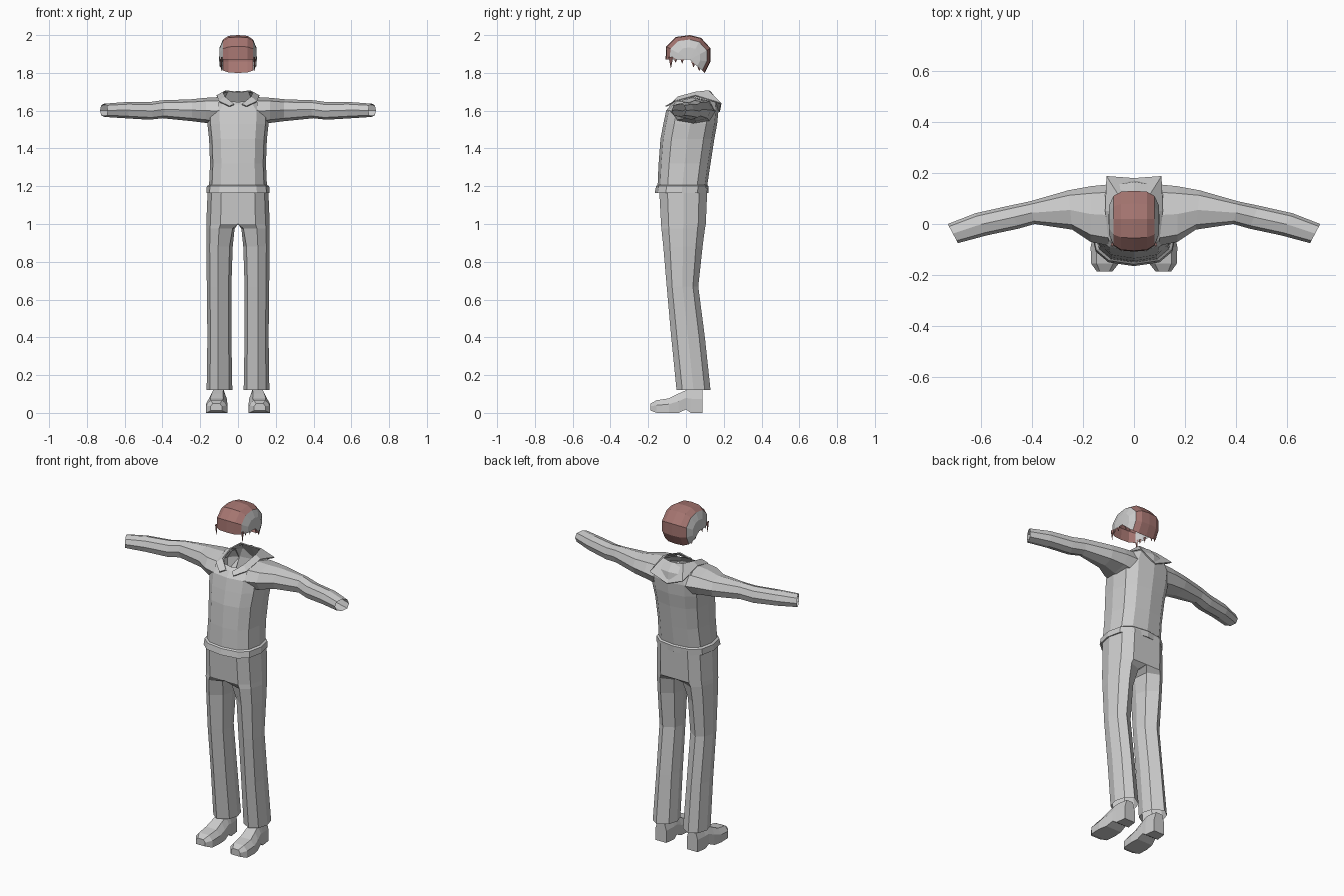
import bpy
import bmesh
from math import cos, sin, tau, copysign
from mathutils import Vector

cube = bpy.data.objects.get("Cube")
if cube:
    bpy.data.objects.remove(cube, do_unlink=True)


def make_material(name, rgb):
    mat = bpy.data.materials.new(name)
    mat.use_nodes = True
    color = (*rgb, 1)
    mat.diffuse_color = color
    mat.node_tree.nodes["Principled BSDF"].inputs["Base Color"].default_value = color
    return mat


GREY = make_material("cloth grey", (0.6, 0.6, 0.6))
BROWN = make_material("reddish brown", (0.38, 0.18, 0.165))


def loft(name, rings, mats=(GREY,), closed=True, caps=False, mirror=True, drop_center=False):
    """Skin a list of equal-length point rings, optionally mirrored across x."""
    bm = bmesh.new()
    rows = [[bm.verts.new(p) for p in ring] for ring in rings]
    n = len(rows[0])
    for a, b in zip(rows, rows[1:]):
        for i in range(n if closed else n - 1):
            j = (i + 1) % n
            bm.faces.new((a[i], a[j], b[j], b[i]))
    if caps:
        bm.faces.new(rows[0][::-1])
        bm.faces.new(rows[-1])
    if drop_center:
        inner = [f for f in bm.faces if all(abs(v.co.x) < 1e-4 for v in f.verts)]
        bmesh.ops.delete(bm, geom=inner, context="FACES")
    bmesh.ops.remove_doubles(bm, verts=bm.verts, dist=1e-5)
    bmesh.ops.recalc_face_normals(bm, faces=bm.faces)
    mesh = bpy.data.meshes.new(name)
    bm.to_mesh(mesh)
    bm.free()
    for m in mats:
        mesh.materials.append(m)
    obj = bpy.data.objects.new(name, mesh)
    bpy.context.collection.objects.link(obj)
    if mirror:
        obj.modifiers.new("Mirror", "MIRROR").merge_threshold = 0.0005
    return obj


def rounded(n, power):
    """Unit superellipse points."""
    for i in range(n):
        c, s = cos(tau * i / n), sin(tau * i / n)
        yield copysign(abs(c) ** power, c), copysign(abs(s) ** power, s)


# Trousers: one leg and half the hips, mirrored
def leg_ring(z, xi, xo, yf, yb, soft):
    w, d, ym = xo - xi, yb - yf, (yf + yb) / 2
    cx, cy = 0.12 * w * soft, 0.2 * d * soft
    return [(xo, ym, z), (xo - 0.13 * w, yf + 0.17 * d, z), (xi + 0.55 * w, yf, z),
            (xi + cx, yf + cy, z), (xi, ym, z), (xi + cx, yb - cy, z),
            (xi + 0.55 * w, yb, z), (xo - 0.13 * w, yb - 0.17 * d, z)]


LEG = [(0.12, 0.03, 0.166, -0.05, 0.13, 1),
       (0.40, 0.035, 0.162, -0.078, 0.10, 1),
       (0.67, 0.035, 0.165, -0.102, 0.065, 1),
       (0.88, 0.028, 0.168, -0.12, 0.088, 1),
       (0.975, 0.018, 0.168, -0.13, 0.10, 0.6),
       (1.0, 0, 0.168, -0.132, 0.105, 0),
       (1.19, 0, 0.16, -0.142, 0.113, 0)]
loft("trousers", [leg_ring(*r) for r in LEG], drop_center=True)


# Jacket body with a hem band
def body_ring(z, hw, yf, yb, tilt=0):
    ym, ry = (yf + yb) / 2, (yb - yf) / 2
    return [(hw * c, ym + ry * s, z + tilt * ry * s) for c, s in rounded(12, 0.75)]


BODY = [(1.165, 0.16, -0.155, 0.11),
        (1.165, 0.168, -0.165, 0.118),
        (1.20, 0.165, -0.158, 0.12),
        (1.207, 0.153, -0.15, 0.113),
        (1.32, 0.148, -0.145, 0.13),
        (1.45, 0.153, -0.135, 0.15),
        (1.53, 0.162, -0.12, 0.165),
        (1.60, 0.165, -0.105, 0.172),
        (1.645, 0.13, -0.08, 0.165, 0.1),
        (1.675, 0.085, -0.06, 0.13, 0.3)]
loft("jacket_body", [body_ring(*r) for r in BODY], mirror=False)


# Sleeves, open at the slanted cuff
def sleeve_ring(x, yf, yb, z0, z1, shear):
    ym, ry, zm, rz = (yf + yb) / 2, (yb - yf) / 2, (z0 + z1) / 2, (z1 - z0) / 2
    return [(x + shear * ry * c, ym + ry * c, zm + rz * s) for c, s in rounded(8, 0.85)]


SLEEVE = [(0.10, -0.085, 0.155, 1.52, 1.672, 0),
          (0.17, -0.07, 0.148, 1.535, 1.668, 0),
          (0.25, -0.022, 0.132, 1.545, 1.66, 0.1),
          (0.40, 0.0, 0.088, 1.56, 1.655, 0.25),
          (0.47, -0.018, 0.072, 1.552, 1.645, 0.4),
          (0.60, -0.045, 0.042, 1.56, 1.645, 0.5),
          (0.71, -0.075, 0.0, 1.567, 1.637, 0.53)]
loft("sleeves", [sleeve_ring(*r) for r in SLEEVE])

# Wide folded collar
COLLAR_IN = [(0.02, -0.085, 1.635), (0.07, -0.045, 1.675), (0.08, 0.05, 1.7),
             (0.065, 0.12, 1.708), (0, 0.13, 1.7)]
COLLAR_OUT = [(0.045, -0.11, 1.625), (0.1, -0.065, 1.65), (0.113, 0.05, 1.682),
              (0.108, 0.188, 1.64), (0, 0.18, 1.595)]
collar = loft("collar", [COLLAR_IN, COLLAR_OUT], closed=False)
collar.modifiers.new("Thickness", "SOLIDIFY").thickness = 0.006


# Shoes
def shoe_ring(y, xi, xo, z0, z1):
    w, zm = xo - xi, z0 + 0.6 * (z1 - z0)
    return [(xi, y, z0), (xo, y, z0), (xo, y, zm),
            (xo - 0.2 * w, y, z1), (xi + 0.2 * w, y, z1), (xi, y, zm)]


SHOE = [(-0.187, 0.085, 0.145, 0.012, 0.05),
        (-0.155, 0.06, 0.168, 0, 0.067),
        (-0.09, 0.055, 0.17, 0, 0.077),
        (-0.04, 0.058, 0.16, 0, 0.102),
        (0.0, 0.06, 0.15, 0.018, 0.12),
        (0.025, 0.06, 0.146, 0, 0.125),
        (0.088, 0.068, 0.138, 0, 0.12)]
loft("shoes", [shoe_ring(*r) for r in SHOE], caps=True)

# Hair shell: centre profile shrinks towards the ear on each side
EAR = Vector((0.02, 1.87))
PROFILE = [(-0.108, 1.87), (-0.105, 1.94), (-0.055, 1.99), (0.02, 2.0),
           (0.08, 1.985), (0.13, 1.93), (0.13, 1.86), (0.10, 1.80)]
SECTION = [(0, 1), (0.05, 0.97), (0.08, 0.82), (0.097, 0.5), (0.1, 0)]
rings = []
for x, k in SECTION:
    pts = [EAR.lerp(Vector(p), k) for p in PROFILE]
    rings.append([(x, p.x, p.y) for p in pts])
hair = loft("hair", rings, (BROWN, GREY), closed=False)
for face in hair.data.polygons:
    face.material_index = int(face.center.x > 0.085)

# Ragged locks along the lower side edge
for i, (y, z, drop) in enumerate([(-0.08, 1.885, 0.06), (-0.055, 1.88, 0.025),
                                  (-0.02, 1.88, 0.03), (0.04, 1.86, 0.03), (0.07, 1.84, 0.03)]):
    x = 0.094 - 0.1 * abs(y)
    top = [(x + 0.004 * c, y + 0.012 * s, z) for c, s in rounded(4, 1)]
    tip = [(x + 0.001 * c, y + 0.001 * s, z - drop) for c, s in rounded(4, 1)]
    loft(f"hair_lock_{i + 1}", [top, tip], (BROWN,), caps=True)
